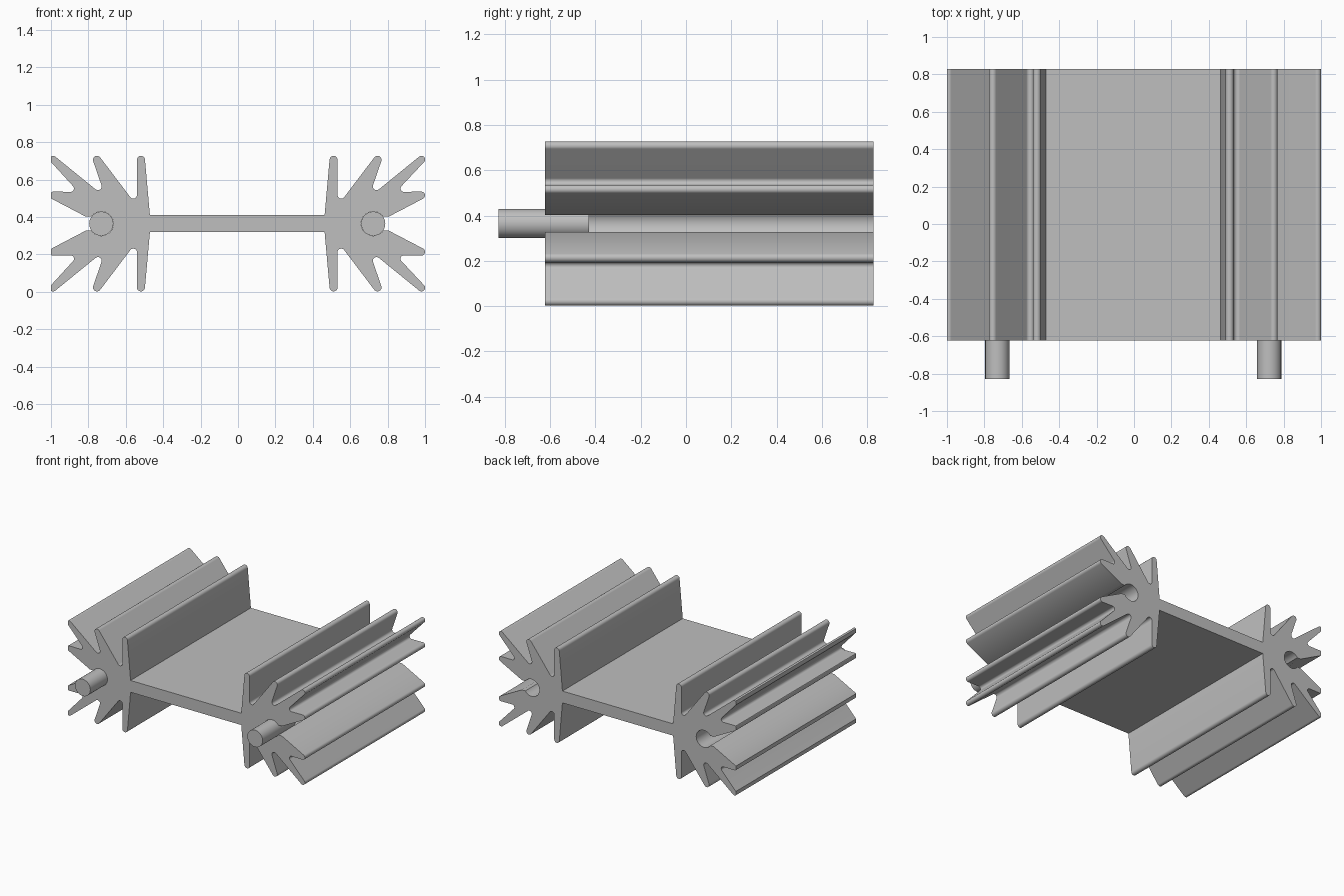
import bpy
import bmesh
import math
from mathutils import Vector

cube = bpy.data.objects.get("Cube")
if cube:
    bpy.data.objects.remove(cube, do_unlink=True)

MID_X, MID_Z = -0.004, 0.365       # symmetry axes of the profile
FRONT, BACK = -0.622, 0.828        # ends of the extrusion
HOLE_X, HOLE_R, SLOT = 0.727, 0.065, 0.0375

metal = bpy.data.materials.new("plain grey metal")
metal.use_nodes = True
grey = (0.52, 0.52, 0.52, 1)
metal.diffuse_color = grey
metal.node_tree.nodes["Principled BSDF"].inputs["Base Color"].default_value = grey

# Upper right fins as circles (x, z, radius) joined by tangents:
# positive radius = fin tip, negative = rounded valley, zero = corner
FINS = [
    (0.467, 0.045, 0),
    (0.515, 0.341, 0.0215),
    (0.556, 0.153, -0.0195),
    (0.750, 0.341, 0.0215),
    (0.745, 0.199, -0.0200),
    (0.985, 0.343, 0.0195),
    (0.891, 0.188, -0.0180),
    (0.984, 0.151, 0.0200),
    (0.810, SLOT, 0),
]


def tangent_normal(a, b):
    """Outward normal of the line touching two signed circles."""
    d = Vector((b[0] - a[0], b[1] - a[1]))
    u = d.normalized()
    s = (a[2] - b[2]) / d.length
    return u * s + Vector((-u.y, u.x)) * math.sqrt(1 - s * s)


def belt(circles, steps=10):
    """Points along the outline that wraps the circles in turn."""
    pts = [Vector(circles[0][:2])]
    for a, c, b in zip(circles, circles[1:], circles[2:]):
        n0, n1 = tangent_normal(a, c), tangent_normal(c, b)
        start = math.atan2(n0.y, n0.x)
        turn = (math.atan2(n1.y, n1.x) - start + math.pi) % math.tau - math.pi
        for i in range(steps + 1):
            t = start + turn * i / steps
            pts.append(Vector((c[0] + c[2] * math.cos(t), c[1] + c[2] * math.sin(t))))
    pts.append(Vector(circles[-1][:2]))
    return pts


def finish(bm, name):
    bmesh.ops.recalc_face_normals(bm, faces=bm.faces)
    mesh = bpy.data.meshes.new(name)
    bm.to_mesh(mesh)
    bm.free()
    mesh.materials.append(metal)
    obj = bpy.data.objects.new(name, mesh)
    bpy.context.collection.objects.link(obj)
    bpy.ops.object.select_all(action='DESELECT')
    obj.select_set(True)
    bpy.context.view_layer.objects.active = obj
    bpy.ops.object.shade_smooth_by_angle(angle=math.radians(30))
    return obj


# Finned body: fins, slot and upper half of the hole, then mirrored twice
quarter = belt(FINS)
mouth = math.asin(SLOT / HOLE_R)
for i in range(21):
    t = mouth + (math.pi - mouth) * i / 20
    quarter.append(Vector((HOLE_X + HOLE_R * math.cos(t), HOLE_R * math.sin(t))))
half = quarter + [Vector((p.x, -p.y)) for p in reversed(quarter[:-1])]
outline = half + [Vector((-p.x, p.y)) for p in reversed(half)]

bm = bmesh.new()
profile = bm.faces.new([
    bm.verts.new((max(-1, min(1, p.x + MID_X)), FRONT, p.y + MID_Z)) for p in outline])
ext = bmesh.ops.extrude_face_region(bm, geom=[profile], use_keep_orig=True)
bmesh.ops.translate(bm, vec=(0, BACK - FRONT, 0),
                    verts=[v for v in ext["geom"] if isinstance(v, bmesh.types.BMVert)])
finish(bm, "finned_body")

# Round pins seated in the front of each hole
PIN_FRONT, PIN_BACK = -0.828, -0.428
for side, label in ((1, "left"), (-1, "right")):
    bm = bmesh.new()
    bmesh.ops.create_cone(bm, cap_ends=True, segments=48, radius1=HOLE_R - 0.0006,
                          radius2=HOLE_R - 0.0006, depth=PIN_BACK - PIN_FRONT)
    for v in bm.verts:
        x, y, z = v.co
        v.co = (x + side * HOLE_X + MID_X, z + (PIN_FRONT + PIN_BACK) / 2, y + MID_Z)
    finish(bm, label + "_pin")
